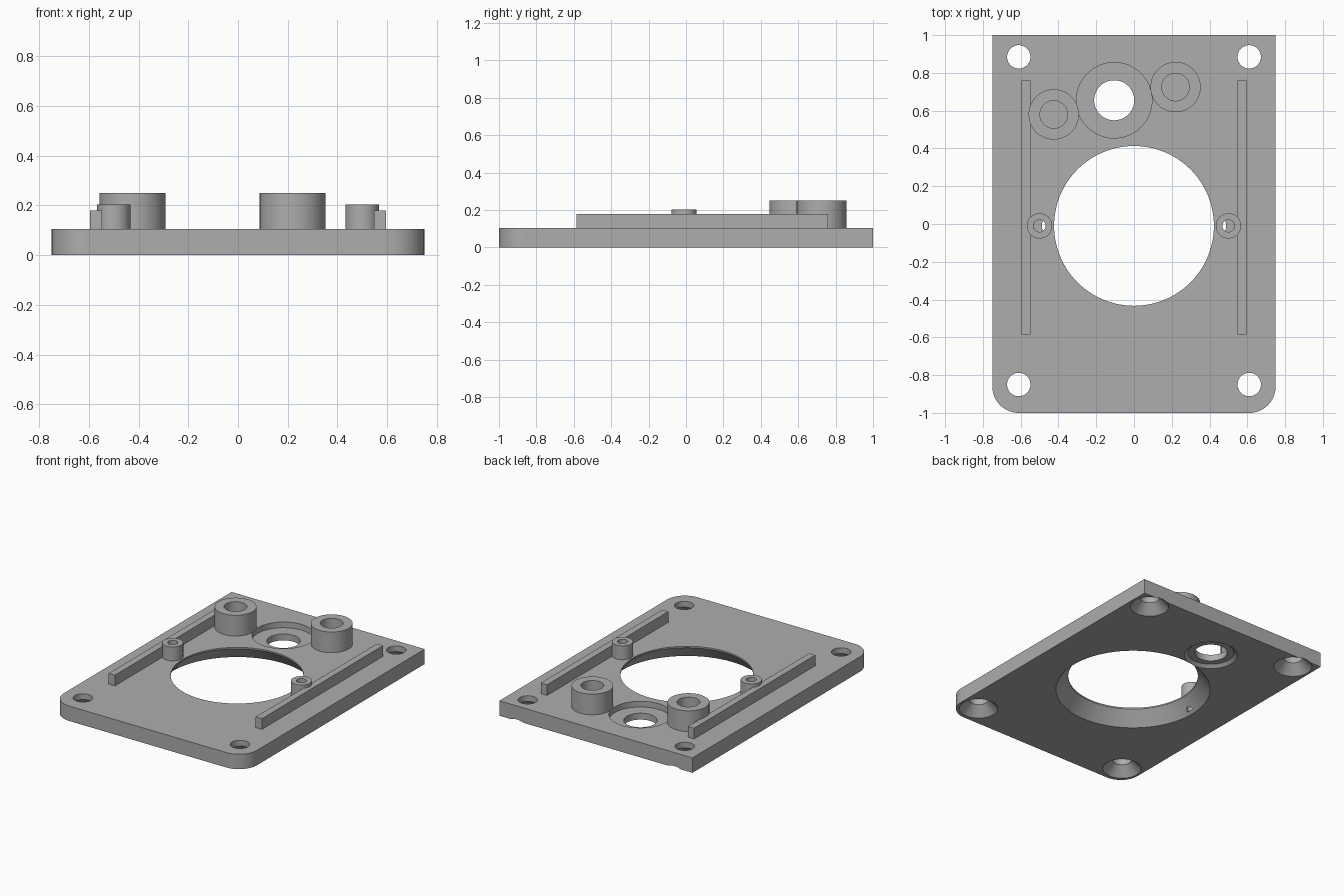
import bpy, bmesh, math

cube = bpy.data.objects.get("Cube")
if cube:
    bpy.data.objects.remove(cube, do_unlink=True)

# Single grey material
grey = bpy.data.materials.new("plain_grey")
grey.use_nodes = True
colour = (0.42, 0.42, 0.42, 1)
grey.diffuse_color = colour
grey.node_tree.nodes["Principled BSDF"].inputs["Base Color"].default_value = colour

TOP = 0.105


def finish(name, bm):
    bmesh.ops.recalc_face_normals(bm, faces=bm.faces[:])
    mesh = bpy.data.meshes.new(name)
    bm.to_mesh(mesh)
    bm.free()
    mesh.materials.append(grey)
    obj = bpy.data.objects.new(name, mesh)
    bpy.context.collection.objects.link(obj)
    return obj


def activate(obj):
    bpy.ops.object.select_all(action="DESELECT")
    obj.select_set(True)
    bpy.context.view_layer.objects.active = obj


def smooth(obj):
    activate(obj)
    bpy.ops.object.shade_smooth_by_angle(angle=math.radians(30))


def lathe(name, x, y, profile, sides=64):
    """Revolve a closed (radius, z) profile about a vertical axis."""
    bm = bmesh.new()
    rings = []
    for i in range(sides):
        a = math.tau * i / sides
        rings.append([bm.verts.new((x + r * math.cos(a), y + r * math.sin(a), z))
                      for r, z in profile])
    n = len(profile)
    for i in range(sides):
        here, there = rings[i], rings[(i + 1) % sides]
        for j in range(n):
            k = (j + 1) % n
            if profile[j][0] or profile[k][0]:
                bm.faces.new((here[j], there[j], there[k], here[k]))
    bmesh.ops.remove_doubles(bm, verts=bm.verts[:], dist=1e-6)
    return finish(name, bm)


def box(name, x0, x1, y0, y1, z0, z1):
    bm = bmesh.new()
    bmesh.ops.create_cube(bm, size=1)
    for v in bm.verts:
        v.co = (x1 if v.co.x > 0 else x0, y1 if v.co.y > 0 else y0,
                z1 if v.co.z > 0 else z0)
    return finish(name, bm)


def cut(obj, cutter):
    cutter.hide_render = True
    mod = obj.modifiers.new("cut", "BOOLEAN")
    mod.operation = "DIFFERENCE"
    mod.solver = "EXACT"
    mod.object = cutter
    activate(obj)
    bpy.ops.object.modifier_apply(modifier=mod.name)
    bpy.data.objects.remove(cutter, do_unlink=True)


# Base plate: square back corners, rounded front corners
corner = 0.14
outline = [(0.75, 1), (-0.75, 1)]
for cx, start in ((-0.75 + corner, math.pi), (0.75 - corner, 1.5 * math.pi)):
    for i in range(17):
        a = start + math.pi / 2 * i / 16
        outline.append((cx + corner * math.cos(a), -1 + corner + corner * math.sin(a)))
bm = bmesh.new()
base = bm.faces.new([bm.verts.new((x, y, 0)) for x, y in outline])
raised = bmesh.ops.extrude_face_region(bm, geom=[base])["geom"]
bmesh.ops.translate(bm, vec=(0, 0, TOP),
                    verts=[g for g in raised if isinstance(g, bmesh.types.BMVert)])
plate = finish("base_plate", bm)

LOW, HIGH = -0.05, 0.2

# Large opening, flaring out towards the underside
cut(plate, lathe("opening_cutter", 0, -0.01,
                 [(0, LOW), (0.503, LOW), (0.503, 0), (0.423, 0.095),
                  (0.423, HIGH), (0, HIGH)], 128))

# Countersunk corner holes
for side in (-1, 1):
    for y in (-0.85, 0.885):
        cut(plate, lathe("screw_cutter", side * 0.61, y,
                         [(0, LOW), (0.125, LOW), (0.125, 0), (0.062, 0.065),
                          (0.062, HIGH), (0, HIGH)], 48))

# Stepped round recess with a through hole
cut(plate, lathe("recess_cutter", -0.105, 0.655,
                 [(0, LOW), (0.173, LOW), (0.173, 0), (0.15, 0.02), (0.106, 0.02),
                  (0.106, 0.065), (0.2, 0.065), (0.2, HIGH), (0, HIGH)]))

# Pin sockets beside the opening
for side in (-1, 1):
    cut(plate, lathe("socket_cutter", side * 0.5, -0.01,
                     [(0, 0.02), (0.032, 0.02), (0.032, HIGH), (0, HIGH)], 32))
smooth(plate)


def boss(name, x, y, outer, inner, top):
    z = TOP - 0.005
    smooth(lathe(name, x, y, [(inner, z), (outer, z), (outer, top), (inner, top)]))


# Raised tubular bosses
boss("tall_boss_left", 0.22, 0.725, 0.133, 0.073, 0.25)
boss("tall_boss_right", -0.425, 0.58, 0.133, 0.073, 0.25)

# Small bosses and long rails on both sides
for label, side in (("left", 1), ("right", -1)):
    boss("small_boss_" + label, side * 0.5, -0.01, 0.067, 0.032, 0.203)
    a, b = sorted((side * 0.547, side * 0.595))
    box("rail_" + label, a, b, -0.585, 0.76, TOP - 0.005, 0.18)
